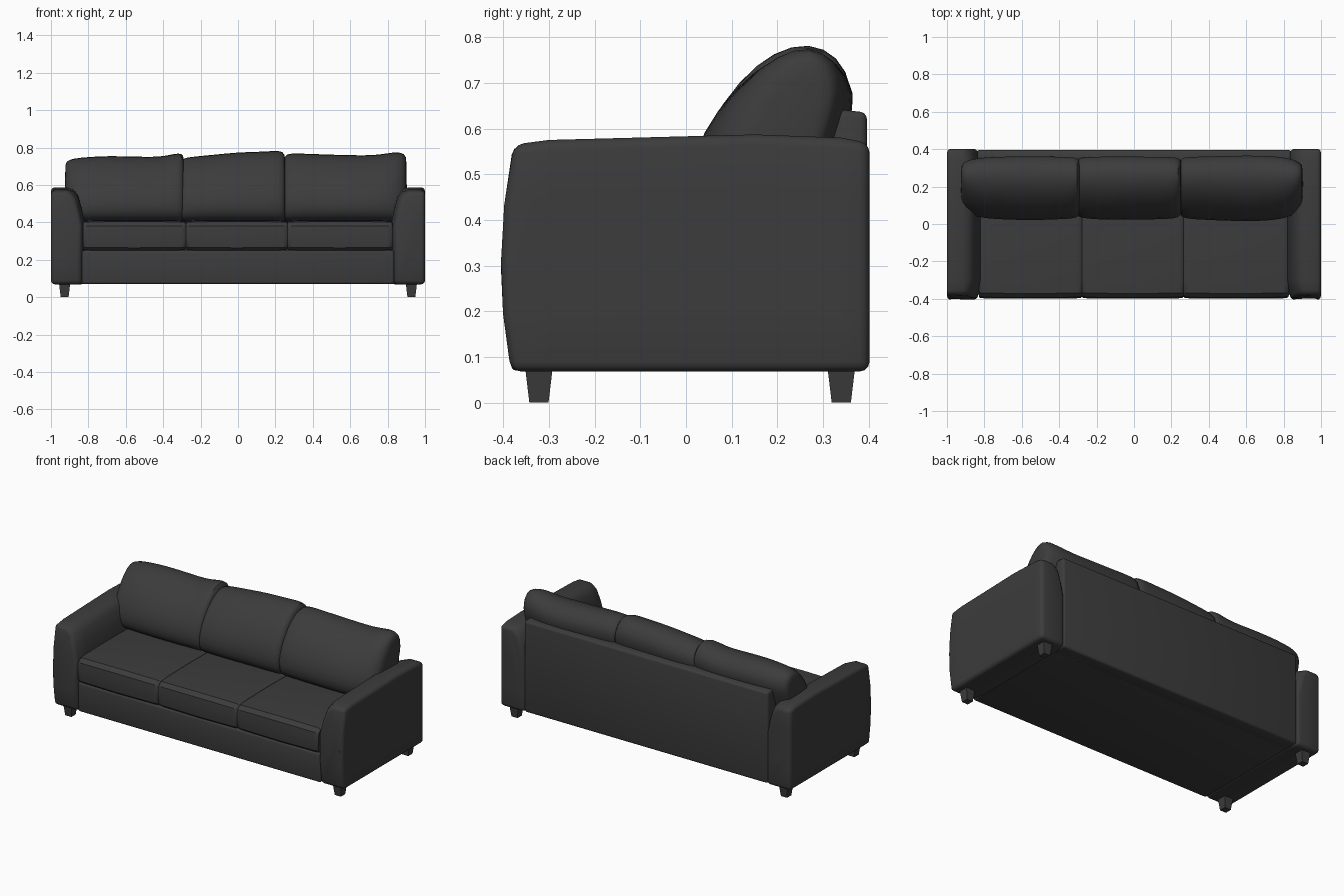
import bpy, bmesh, math

if "Cube" in bpy.data.objects:
    bpy.data.objects.remove(bpy.data.objects["Cube"])

fabric = bpy.data.materials.new("dark_fabric")
fabric.diffuse_color = (0.045, 0.045, 0.045, 1)
fabric.use_nodes = True
fabric.node_tree.nodes["Principled BSDF"].inputs["Base Color"].default_value = fabric.diffuse_color


def loft(name, rings, bevel=0, subsurf=0, mirror=False):
    """Skin a list of point rings, cap both ends, then finish and smooth."""
    bm = bmesh.new()
    loops = [[bm.verts.new(p) for p in ring] for ring in rings]
    n = len(loops[0])
    for a, b in zip(loops, loops[1:]):
        for i in range(n):
            j = (i + 1) % n
            bm.faces.new((a[i], a[j], b[j], b[i]))
    bm.faces.new(loops[0])
    bm.faces.new(loops[-1])
    bmesh.ops.recalc_face_normals(bm, faces=bm.faces)
    mesh = bpy.data.meshes.new(name)
    bm.to_mesh(mesh)
    bm.free()
    mesh.materials.append(fabric)
    ob = bpy.data.objects.new(name, mesh)
    bpy.context.collection.objects.link(ob)
    if bevel:
        m = ob.modifiers.new("bevel", 'BEVEL')
        m.width, m.segments = bevel, 3
        m.limit_method, m.angle_limit = 'ANGLE', math.radians(50)
    if subsurf:
        ob.modifiers.new("subsurf", 'SUBSURF').levels = subsurf
    if mirror:
        ob.modifiers.new("mirror", 'MIRROR')
    bpy.ops.object.select_all(action='DESELECT')
    ob.select_set(True)
    bpy.context.view_layer.objects.active = ob
    for m in list(ob.modifiers):
        bpy.ops.object.modifier_apply(modifier=m.name)
    bpy.ops.object.shade_smooth_by_angle(angle=math.radians(35))
    return ob


def prism(name, profile, x0, x1, bevel):
    return loft(name, [[(x, y, z) for y, z in profile] for x in (x0, x1)], bevel)


# Arms: rounded inner shoulder, bulging front, top rising gently to the rear
ARM = [(1.0, .068), (1.0, .2), (1.0, .32), (1.0, .45), (1.0, .588), (.915, .588), (.88, .578),
       (.855, .55), (.835, .48), (.818, .40), (.818, .3), (.818, .2), (.818, .068)]
arm_rings = []
for y, top in ((-.405, .565), (-.30, .575), (.15, .587), (.34, .58), (.402, .568)):
    ring = []
    for x, z in ARM:
        zz = .068 + (z - .068) * (top - .068) / .52
        yy = y + .4 * (zz - .3) ** 2 if y < -.4 else y
        inner = .02 if x < .9 and abs(y) > .38 else 0
        ring.append((x + inner, yy, zz))
    arm_rings.append(ring)
loft("arms", arm_rings, bevel=.022, mirror=True)

# Base and back panel
prism("base", [(-.383, .07), (.36, .07), (.36, .25), (-.383, .25)], -.835, .835, .012)
prism("back_panel", [(.30, .07), (.396, .07), (.396, .635), (.335, .642), (.305, .58)],
      -.838, .838, .014)

# Seat cushions: rounded side profile with a slight crown
SEAT = [(-.375, .25), (-.392, .265), (-.398, .32), (-.392, .38), (-.37, .403), (-.3, .409),
        (-.1, .412), (.12, .41), (.26, .40), (.26, .25)]
for name, x0, x1 in (("seat_cushion_left", -.83, -.278), ("seat_cushion_middle", -.278, .265),
                     ("seat_cushion_right", .265, .825)):
    rings = []
    for t, k in ((0, .90), (.012, .965), (.05, .99), (.5, 1.02), (.95, .99), (.988, .965), (1, .90)):
        rings.append([(x0 + (x1 - x0) * t, -.07 + (y + .07) * (.5 + .5 * k) ** .5,
                       .325 + (z - .325) * k) for y, z in SEAT])
    loft(name, rings)

# Back cushions: leaning pillow profile swept through (x, top height, thickness)
PILLOW = [(.09, .40), (.035, .43), (.018, .50), (.042, .60), (.115, .705), (.19, .765),
          (.27, .785), (.335, .755), (.368, .69), (.35, .62), (.31, .50), (.27, .40)]


def pillow(name, stations):
    rings = []
    for x, top, s in stations:
        ring = []
        for y, z in PILLOW:
            c = .17 + .28 * (z - .4)
            ring.append((x, c + (y - c) * s, .40 + (z - .40) * (top - .40) / .38))
        rings.append(ring)
    loft(name, rings, subsurf=1)


pillow("back_cushion_left", [(-.925, .71, .5), (-.918, .73, .68), (-.88, .745, .86), (-.8, .752, .97),
                             (-.7, .758, 1), (-.55, .755, 1.03), (-.42, .75, 1), (-.34, .77, .98),
                             (-.3, .773, .94), (-.285, .75, .82)])
pillow("back_cushion_middle", [(-.31, .72, .82), (-.298, .745, .93), (-.25, .753, .98), (-.13, .764, 1.02),
                               (0, .778, 1.0), (.12, .78, 1.0), (.2, .786, .98), (.24, .783, .94),
                               (.258, .755, .82)])
pillow("back_cushion_right", [(.242, .745, .84), (.256, .77, .95), (.32, .772, 1), (.45, .766, 1.03),
                              (.6, .762, 1.06), (.72, .76, 1.04), (.8, .772, .97), (.85, .78, .87),
                              (.893, .77, .7), (.903, .74, .5)])

# Tapered legs
for name, cy in (("front_legs", -.322), ("back_legs", .34)):
    loft(name, [[(.927 + sx * h, cy + sy * h, z) for sx, sy in ((-1, -1), (1, -1), (1, 1), (-1, 1))]
                for z, h in ((0, .021), (.075, .03))], mirror=True)
